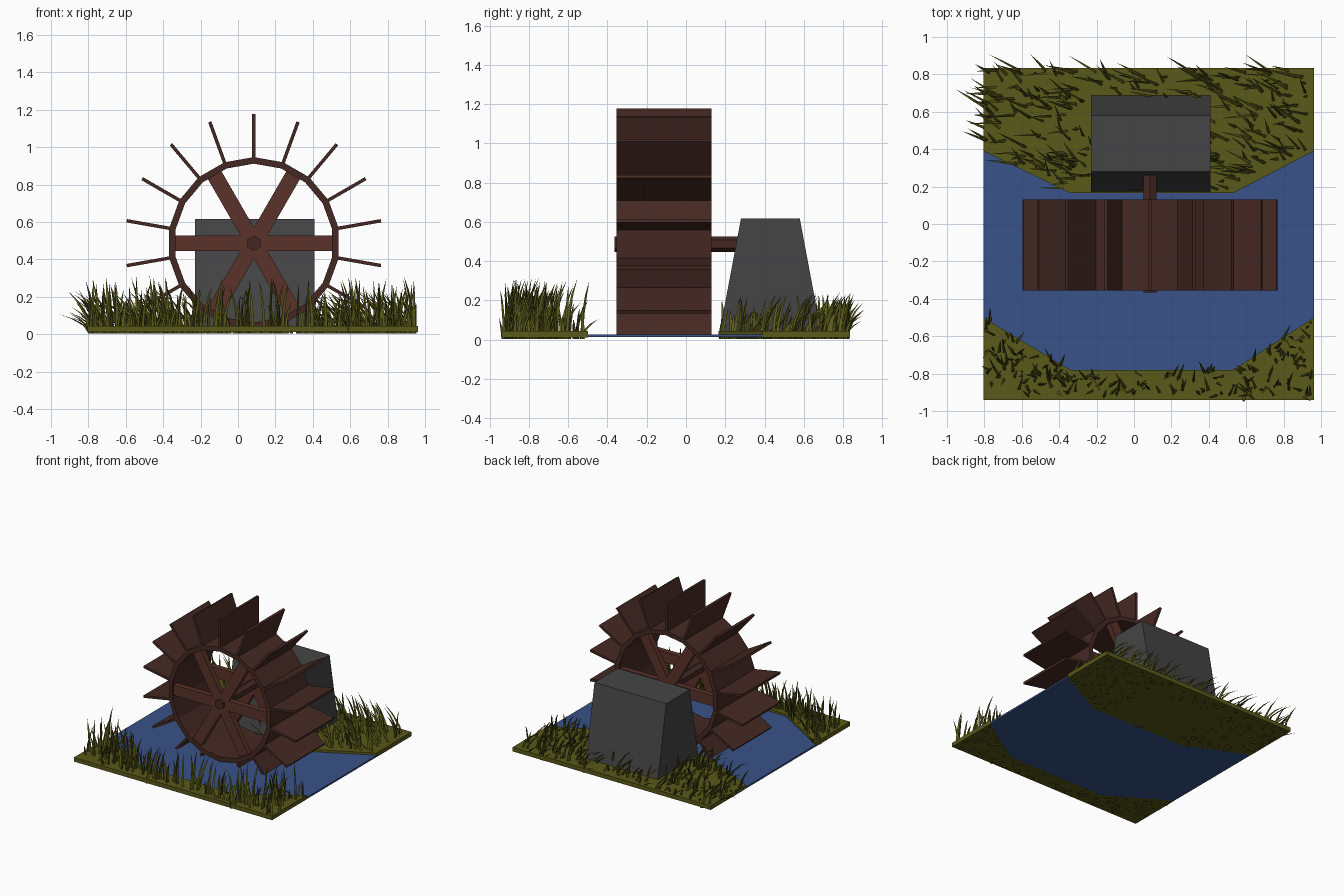
import bpy, bmesh, math, random
from mathutils import Vector, Matrix

if "Cube" in bpy.data.objects:
    bpy.data.objects.remove(bpy.data.objects["Cube"])

random.seed(7)
CX, CZ = 0.085, 0.487            # wheel centre
Y0, Y1 = -0.355, 0.13            # wheel front and back


def mat(name, col):
    m = bpy.data.materials.new(name)
    m.diffuse_color = (*col, 1)
    m.use_nodes = True
    m.node_tree.nodes["Principled BSDF"].inputs["Base Color"].default_value = m.diffuse_color
    return m


WOOD = mat("dark_wood", (0.06, 0.022, 0.017))
SPOKE = mat("spoke_wood", (0.10, 0.032, 0.022))
STONE = mat("stone", (0.06, 0.06, 0.06))
GRASS = mat("grass", (0.10, 0.10, 0.01))
WATER = mat("water", (0.04, 0.085, 0.25))


def finish(bm, name, material):
    bmesh.ops.recalc_face_normals(bm, faces=bm.faces[:])
    me = bpy.data.meshes.new(name)
    bm.to_mesh(me)
    bm.free()
    me.materials.append(material)
    ob = bpy.data.objects.new(name, me)
    bpy.context.collection.objects.link(ob)
    return ob


def add_prism(bm, pts, direction):
    """Extrude a closed polygon of 3D points along a direction."""
    f = bm.faces.new([bm.verts.new(p) for p in pts])
    ext = bmesh.ops.extrude_face_region(bm, geom=[f])["geom"]
    bmesh.ops.translate(bm, vec=direction, verts=[v for v in ext if isinstance(v, bmesh.types.BMVert)])


def slab(name, outline, z0, z1, material):
    bm = bmesh.new()
    add_prism(bm, [(x, y, z0) for x, y in outline], (0, 0, z1 - z0))
    return finish(bm, name, material)


def polar(r, a, y, side=0.0):
    """Point on the wheel, shifted sideways off its radius."""
    return Vector((CX + r * math.cos(a) - side * math.sin(a), y,
                   CZ + r * math.sin(a) + side * math.cos(a)))


def radial_bars(bm, count, r0, r1, width, ya, yb):
    for i in range(count):
        a = 2 * math.pi * i / count + (math.pi / 2)
        pts = [polar(r, a, ya, s) for r, s in
               ((r0, -width / 2), (r1, -width / 2), (r1, width / 2), (r0, width / 2))]
        add_prism(bm, pts, (0, yb - ya, 0))


# Rim: open 18-sided drum
bm = bmesh.new()
N = 18
rings = [[bm.verts.new(polar(r, math.pi / 2 + 2 * math.pi * i / N, y)) for i in range(N)]
         for r, y in ((0.46, Y0), (0.46, Y1), (0.425, Y1), (0.425, Y0))]
for k in range(4):
    p, q = rings[k], rings[(k + 1) % 4]
    for i in range(N):
        j = (i + 1) % N
        bm.faces.new((p[i], p[j], q[j], q[i]))
finish(bm, "wheel_rim", WOOD)

# Paddles: cut off at the water surface
bm = bmesh.new()
radial_bars(bm, N, 0.45, 0.69, 0.018, Y0, Y1)
bmesh.ops.bisect_plane(bm, geom=bm.verts[:] + bm.edges[:] + bm.faces[:],
                       plane_co=(0, 0, 0.02), plane_no=(0, 0, -1), clear_outer=True)
bmesh.ops.holes_fill(bm, edges=[e for e in bm.edges if e.is_boundary])
finish(bm, "paddles", WOOD)

# Spokes: three crossing beams at each end of the drum
for name, ya, yb in (("front_spokes", -0.345, -0.30), ("back_spokes", 0.075, 0.12)):
    bm = bmesh.new()
    for i in range(3):
        a = math.pi * i / 3
        pts = [polar(r, a, ya, s) for r, s in
               ((-0.425, -0.042), (0.425, -0.042), (0.425, 0.042), (-0.425, 0.042))]
        add_prism(bm, pts, (0, yb - ya, 0))
    finish(bm, name, SPOKE)

# Axle
bm = bmesh.new()
add_prism(bm, [polar(0.04, math.pi / 2 + math.pi * i / 3, -0.365) for i in range(6)], (0, 0.7, 0))
finish(bm, "axle", WOOD)

# Stone support block, tapering front to back
bm = bmesh.new()
add_prism(bm, [(-0.23, y, z) for y, z in ((0.168, 0.02), (0.692, 0.02), (0.58, 0.617), (0.28, 0.617))],
          (0.64, 0, 0))
finish(bm, "stone_support", STONE)

# Banks and water
XL, XR = -0.805, 0.962
edge_back = [(XL, 0.39), (-0.34, 0.165), (0.53, 0.165), (XR, 0.39)]
edge_front = [(XR, -0.5), (0.53, -0.78), (-0.34, -0.78), (XL, -0.5)]
slab("back_bank", edge_back + [(XR, 0.835), (XL, 0.835)], 0.012, 0.045, GRASS)
slab("front_bank", edge_front + [(XL, -0.94), (XR, -0.94)], 0.012, 0.045, GRASS)
slab("water", edge_back + edge_front, 0.013, 0.027, WATER)


def shore(x, mid, end):
    """Shoreline y at a given x."""
    if x < -0.34:
        t = (-0.34 - x) / (-0.34 - XL)
    else:
        t = max(0, (x - 0.53) / (XR - 0.53))
    return mid + (end - mid) * t


def blade(bm, x, y, h, lean, w):
    """One curved, tapering three-sided blade."""
    spin = random.uniform(0, 6.28)
    prev = None
    for t in (0, 0.35, 0.7):
        c = Vector((x, y, 0.004 + h * (t * 1.25 - 0.25 * t * t))) + lean * t ** 1.6
        ring = []
        for k in range(3):
            a = spin + k * 2.094
            ring.append(bm.verts.new(c + Vector((math.cos(a), math.sin(a), 0)) * w * (1 - 0.6 * t)))
        if prev:
            for k in range(3):
                bm.faces.new((prev[k], prev[(k + 1) % 3], ring[(k + 1) % 3], ring[k]))
        else:
            bm.faces.new(ring[::-1])
        prev = ring
    tip = bm.verts.new(Vector((x, y, 0.004 + h)) + lean)
    for k in range(3):
        bm.faces.new((prev[k], prev[(k + 1) % 3], tip))
    for v in bm.verts:
        v.co.x = min(1, max(-1, v.co.x))
        v.co.y = min(0.95, max(-0.95, v.co.y))


def meadow(name, count, ybound, mid, end, lean_x, lean_y, hmax):
    bm = bmesh.new()
    made = 0
    while made < count:
        x = random.uniform(XL + 0.01, XR - 0.01)
        s = shore(x, mid, end)
        y = random.uniform(min(ybound, -0.5 if ybound < 0 else 0.165), max(ybound, -0.5))
        inside = s + 0.01 < y if ybound > 0 else y < s - 0.01
        if not inside or (-0.22 < x < 0.4 and 0.2 < y < 0.66):
            continue
        lean = Vector((random.uniform(*lean_x), random.uniform(*lean_y), 0))
        blade(bm, x, y, random.uniform(0.09, hmax), lean, random.uniform(0.009, 0.013))
        made += 1
    finish(bm, name, GRASS)


# Grass: wind-blown at the back, more upright at the front
meadow("back_grass", 270, 0.825, 0.165, 0.39, (-0.19, -0.02), (-0.02, 0.11), 0.24)
meadow("front_grass", 200, -0.93, -0.78, -0.5, (-0.06, 0.05), (-0.04, 0.09), 0.31)
